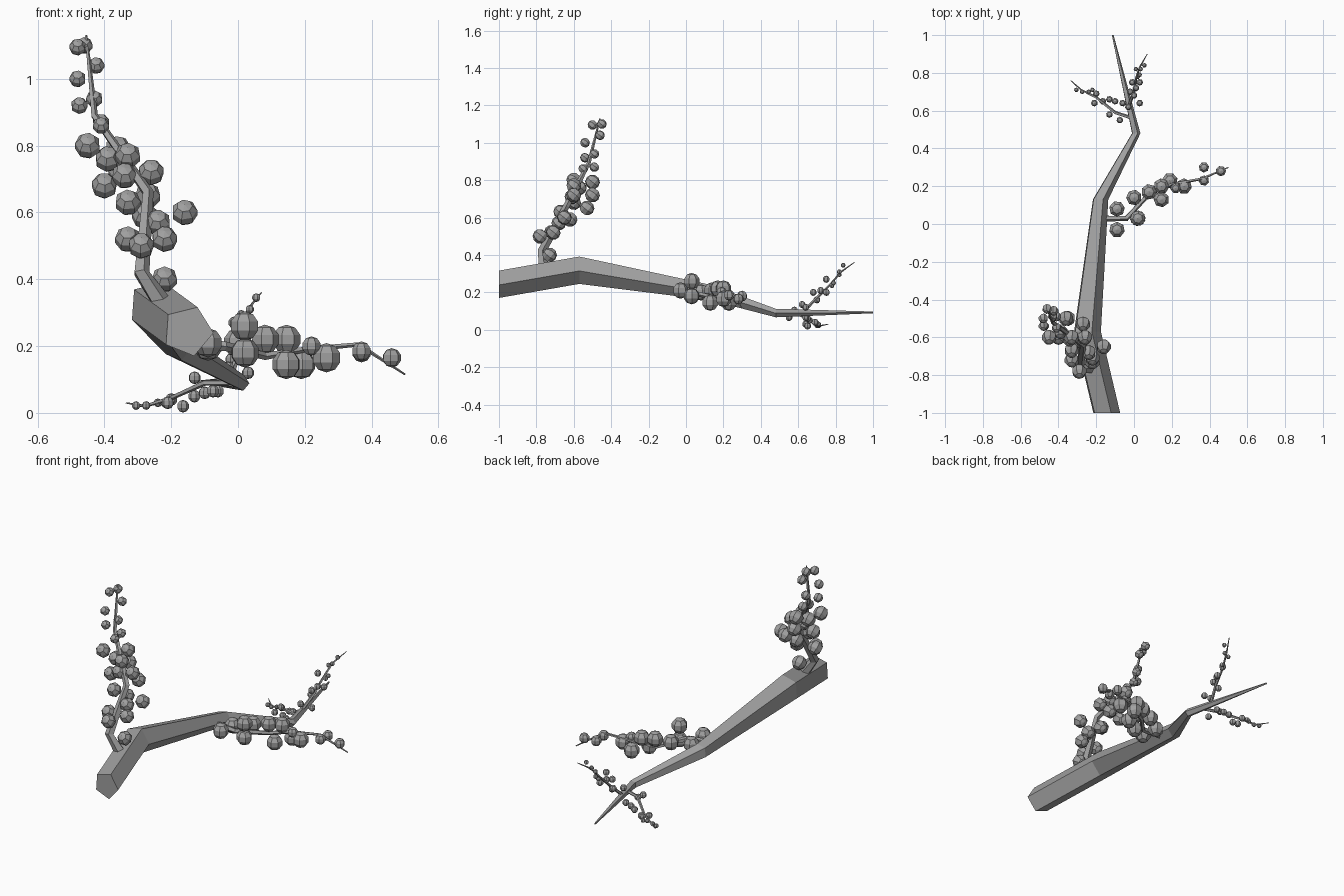
import bpy
import bmesh
import math
from mathutils import Matrix, Vector

default_cube = bpy.data.objects.get("Cube")
if default_cube:
    bpy.data.objects.remove(default_cube, do_unlink=True)

# One plain grey for wood and foliage
grey = bpy.data.materials.new("plain_grey")
grey.use_nodes = True
grey.diffuse_color = (0.35, 0.35, 0.35, 1)
grey.node_tree.nodes["Principled BSDF"].inputs["Base Color"].default_value = grey.diffuse_color

SIDES = 5
CM = 0.01  # positions below are written in hundredths of a unit


def add_object(name, bm):
    """Turn a bmesh into a flat-shaded object with the shared material."""
    bmesh.ops.recalc_face_normals(bm, faces=bm.faces)
    mesh = bpy.data.meshes.new(name)
    bm.to_mesh(mesh)
    bm.free()
    mesh.materials.append(grey)
    obj = bpy.data.objects.new(name, mesh)
    bpy.context.collection.objects.link(obj)
    return obj


def tapered_limb(name, path, radii, fixed_normal=None):
    """Sweep a five-sided section along a path, with one radius per point."""
    bm = bmesh.new()
    points = [Vector(p) * CM for p in path]
    rings = []
    for i, (point, radius) in enumerate(zip(points, radii)):
        before = points[max(i - 1, 0)]
        after = points[min(i + 1, len(points) - 1)]
        normal = fixed_normal or (after - before).normalized()
        reference = Vector((0, 0, 1)) if abs(normal.z) < 0.8 else Vector((0, -1, 0))
        side = normal.cross(reference).normalized()
        up = side.cross(normal)
        ring = []
        for k in range(SIDES):
            angle = math.tau * k / SIDES - 0.07
            offset = side * math.cos(angle) + up * math.sin(angle)
            ring.append(bm.verts.new(point + offset * radius * CM))
        rings.append(ring)
    for lower, upper in zip(rings, rings[1:]):
        for k in range(SIDES):
            n = (k + 1) % SIDES
            bm.faces.new((lower[k], lower[n], upper[n], upper[k]))
    bm.faces.new(rings[0])
    bm.faces.new(rings[-1])
    return add_object(name, bm)


def leaf_balls(name, radius, centres, tilt=0.0):
    """Scatter coarse faceted balls, each turned a little further than the last."""
    bm = bmesh.new()
    for i, centre in enumerate(centres):
        place = Matrix.Translation(Vector(centre) * CM)
        turn = Matrix.Rotation(tilt, 4, "X") @ Matrix.Rotation(i * 0.4, 4, "Z")
        bmesh.ops.create_uvsphere(bm, u_segments=7, v_segments=5,
                                  radius=radius * CM, matrix=place @ turn)
    return add_object(name, bm)


# Main bough, with every section facing the front
tapered_limb(
    "main_bough",
    [(-15, -100, 24.5), (-25.2, -57, 32), (-18, 13, 20), (1, 48, 9), (-11.3, 100, 9.3)],
    [7.7, 7.7, 4.4, 2.4, 0.5],
    fixed_normal=Vector((0, 1, 0)),
)

# Upright front twig
tapered_limb(
    "front_twig",
    [(-23, -76, 33), (-29, -77, 42), (-27, -64, 66), (-43, -52, 89), (-45.5, -46, 113)],
    [3, 2.5, 1.8, 1.1, 0.4],
)
leaf_balls(
    "front_twig_large_leaves", 4,
    [(-22, -73, 40), (-29, -78, 50), (-33, -72, 52), (-22, -71, 52),
     (-24, -68, 57), (-16, -65, 60), (-28, -62, 59), (-33, -67, 63),
     (-40, -60, 68), (-27, -53, 65), (-26, -60, 72), (-33, -60, 77),
     (-39, -57, 76), (-45, -60, 80), (-36, -50, 79), (-35, -50, 72),
     (-34, -61, 71)],
    tilt=0.9,
)
leaf_balls(
    "front_twig_small_leaves", 2.6,
    [(-41, -55, 86), (-41, -49, 87), (-43, -49, 94), (-47.5, -54, 92),
     (-48, -54, 100), (-42.5, -46, 104), (-48, -50, 109.5), (-46, -45, 110)],
    tilt=0.9,
)

# Sideways middle twig
tapered_limb(
    "middle_twig",
    [(-18, 3, 21), (-4, 3, 20), (8, 16, 17), (20, 21, 19), (36, 24, 20.5), (50, 30, 11.5)],
    [1.8, 1.5, 1.2, 0.9, 0.7, 0.3],
)
leaf_balls(
    "middle_twig_large_leaves", 4.4,
    [(-9, -3, 21), (-9, 8, 20), (2, 3, 26), (2, 3, 18), (0, 14, 21), (8, 17, 22),
     (14.5, 13, 14.5), (14.5, 20, 22), (19, 23, 14.5), (26.5, 20, 16.5)],
)
leaf_balls(
    "middle_twig_small_leaves", 2.9,
    [(22, 19, 20), (37, 30, 18), (37, 23, 18.5), (46, 28, 16.5)],
)

# Drooping twig near the tip
tapered_limb(
    "drooping_tip_twig",
    [(-1, 56, 9), (-10, 59, 9), (-20, 67, 4.5), (-28, 71, 2), (-33.5, 76, 3)],
    [1, 0.9, 0.7, 0.5, 0.2],
)
leaf_balls(
    "drooping_twig_large_leaves", 1.9,
    [(-7.5, 55, 6.5), (-13, 58, 10.5), (-6, 64, 6.5), (-10, 65, 6),
     (-13, 66, 5), (-16.5, 65, 2), (-21, 64, 3), (-20, 69, 4)],
)
leaf_balls(
    "drooping_twig_small_leaves", 1.3,
    [(-24, 70, 3), (-27.5, 70, 2.2), (-30.5, 71, 2.2), (-22, 71, 3)],
)

# Rising twig near the tip
tapered_limb(
    "rising_tip_twig",
    [(-3, 62, 9), (0, 70, 17), (1, 77, 24), (3, 83, 31), (7, 90, 36)],
    [1, 0.8, 0.6, 0.5, 0.2],
)
leaf_balls(
    "rising_twig_large_leaves", 1.9,
    [(-3, 62, 13.5), (3, 64, 12), (0, 68, 20), (-2, 70, 16),
     (1, 72, 21), (3, 75, 20), (-1, 75, 27)],
)
leaf_balls(
    "rising_twig_small_leaves", 1.3,
    [(2, 78, 23.5), (3, 79, 25), (1, 82, 29.5), (3.5, 82, 31), (5.5, 84, 34.5)],
)
